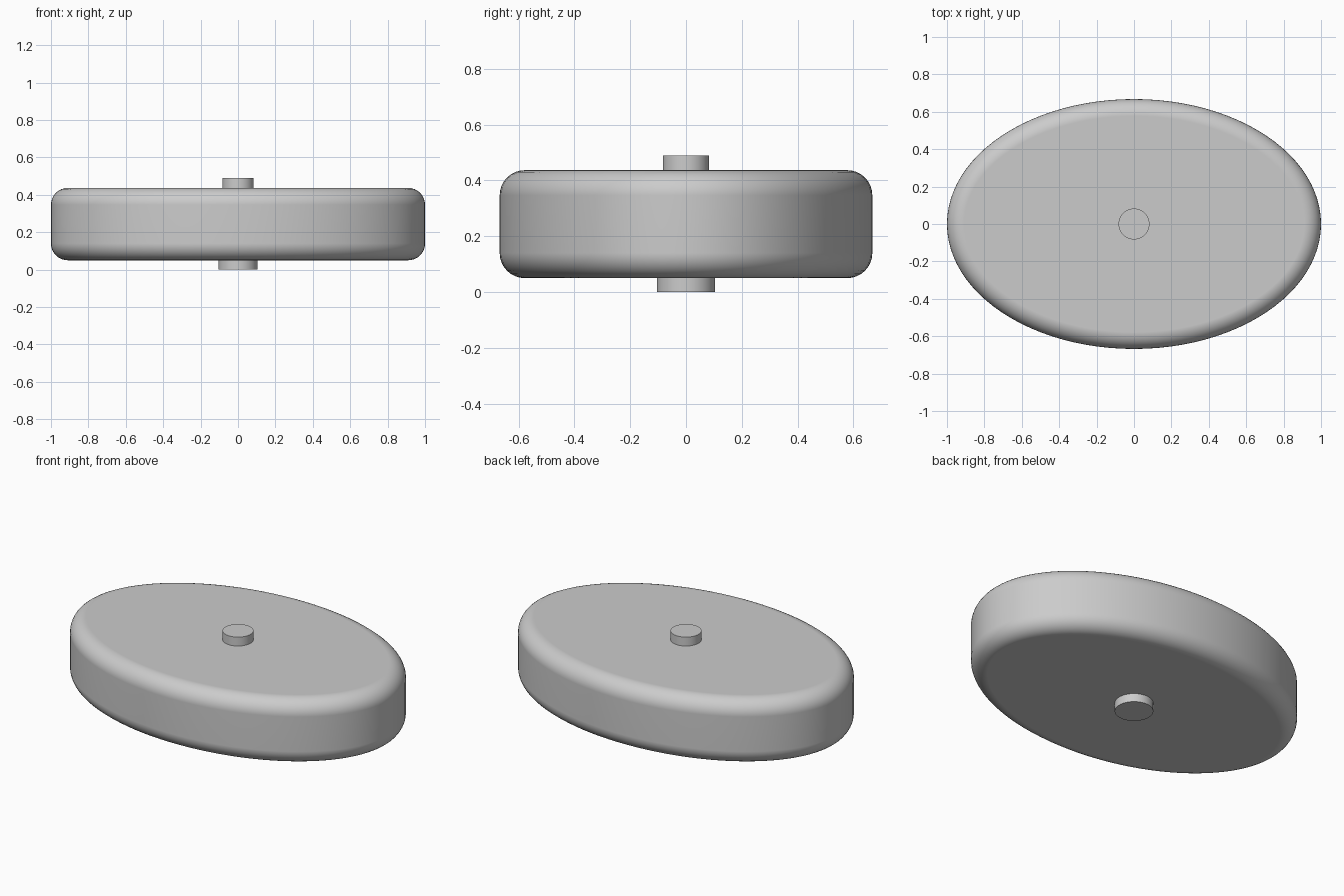
import bpy
import bmesh
from math import radians
from mathutils import Matrix

cube = bpy.data.objects.get("Cube")
if cube:
    bpy.data.objects.remove(cube, do_unlink=True)

# Single plain grey
GREY = (0.6, 0.6, 0.6, 1.0)
grey = bpy.data.materials.new("plain_grey")
grey.use_nodes = True
grey.diffuse_color = GREY
grey.node_tree.nodes["Principled BSDF"].inputs["Base Color"].default_value = GREY


def disc(name, rx, ry, z0, z1, sides, fillet=0.0):
    """Upright elliptical cylinder, optionally with rounded rims."""
    bm = bmesh.new()
    bmesh.ops.create_cone(bm, cap_ends=True, segments=sides, radius1=1, radius2=1, depth=1,
                          matrix=Matrix.Translation((0, 0, (z0 + z1) / 2))
                          @ Matrix.Diagonal((rx, ry, z1 - z0, 1)))
    if fillet:
        rims = [e for e in bm.edges if abs(e.verts[0].co.z - e.verts[1].co.z) < 1e-5]
        bmesh.ops.bevel(bm, geom=rims, offset=fillet, offset_type='OFFSET',
                        segments=8, profile=0.5, affect='EDGES')
    mesh = bpy.data.meshes.new(name)
    bm.to_mesh(mesh)
    bm.free()
    mesh.materials.append(grey)
    obj = bpy.data.objects.new(name, mesh)
    bpy.context.collection.objects.link(obj)
    bpy.ops.object.select_all(action='DESELECT')
    obj.select_set(True)
    bpy.context.view_layer.objects.active = obj
    bpy.ops.object.shade_smooth_by_angle(angle=radians(30))
    # Keep the caps flat while the rims stay smooth
    weighted = obj.modifiers.new("flat_caps", 'WEIGHTED_NORMAL')
    weighted.keep_sharp = True
    return obj


BOTTOM, TOP = 0.05, 0.437

# Oval body with rounded rims
disc("oval_body", 1.0, 0.668, BOTTOM, TOP, 96, fillet=0.09)

# Round pins, seated slightly inside the body
disc("top_pin", 0.083, 0.083, TOP - 0.02, 0.49, 48)
disc("bottom_pin", 0.104, 0.104, 0.0, BOTTOM + 0.02, 48)
